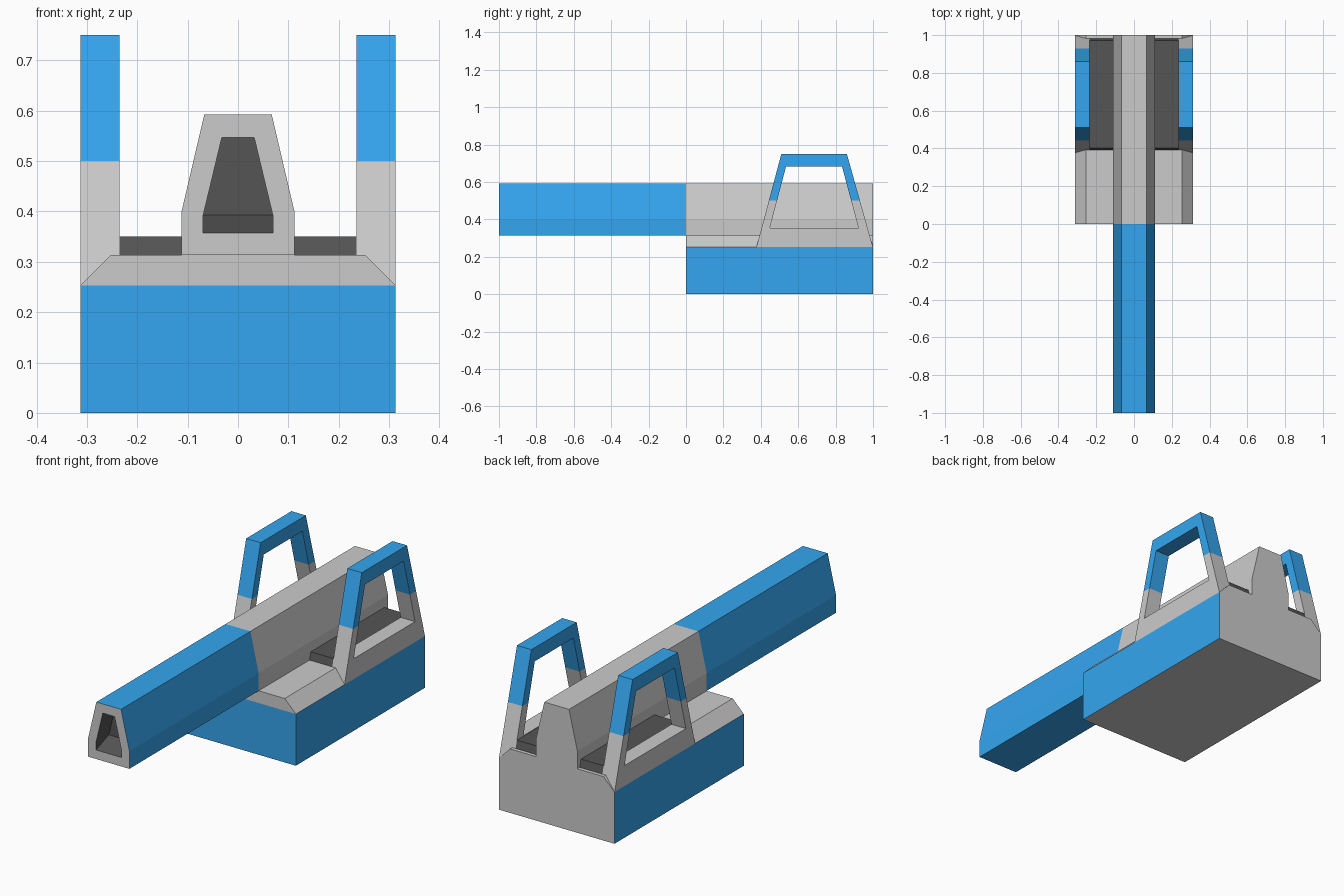
import bpy, bmesh
from mathutils import Vector

if "Cube" in bpy.data.objects:
    bpy.data.objects.remove(bpy.data.objects["Cube"])


def material(name, rgb):
    m = bpy.data.materials.new(name)
    m.diffuse_color = (*rgb, 1)
    m.use_nodes = True
    m.node_tree.nodes["Principled BSDF"].inputs["Base Color"].default_value = m.diffuse_color
    return m


GREY = material("grey", (0.8, 0.8, 0.8))
BLUE = material("blue", (0.035, 0.38, 0.87))
DARK = material("dark", (0.09, 0.09, 0.09))
MATS = [GREY, BLUE, DARK]


def mirrored(half):
    """Full profile from its right half, listed bottom to top."""
    return half + [(-x, z) for x, z in reversed(half)]


def loft(name, rings, paint, closed=False, split_z=None):
    """Skin a series of point rings; paint(centre, normal) gives a material index."""
    bm = bmesh.new()
    vs = [[bm.verts.new(p) for p in ring] for ring in rings]
    n = len(rings[0])
    for k in range(len(vs) if closed else len(vs) - 1):
        a, b = vs[k], vs[(k + 1) % len(vs)]
        for i in range(n):
            j = (i + 1) % n
            bm.faces.new((a[i], a[j], b[j], b[i]))
    if not closed:
        bm.faces.new(vs[0])
        bm.faces.new(vs[-1])
    bmesh.ops.remove_doubles(bm, verts=bm.verts, dist=1e-4)
    if split_z:
        bmesh.ops.bisect_plane(bm, geom=bm.verts[:] + bm.edges[:] + bm.faces[:],
                               dist=1e-4, plane_co=(0, 0, split_z), plane_no=(0, 0, 1))
    bmesh.ops.recalc_face_normals(bm, faces=bm.faces)
    for f in bm.faces:
        f.material_index = paint(f.calc_center_median(), f.normal)
    me = bpy.data.meshes.new(name)
    bm.to_mesh(me)
    bm.free()
    for m in MATS:
        me.materials.append(m)
    ob = bpy.data.objects.new(name, me)
    bpy.context.collection.objects.link(ob)
    return ob


def along_y(profile, y):
    return [Vector((x, y, z)) for x, z in profile]


def along_x(profile, x):
    return [Vector((x, y, z)) for y, z in profile]


# Body: chamfered base with the rear half of the barrel rising from it
tube = [(0.112, 0.313), (0.112, 0.40), (0.067, 0.592)]
body = mirrored([(0.313, 0), (0.313, 0.253), (0.253, 0.313)] + tube)
loft("body", [along_y(body, 0), along_y(body, 1)],
     lambda c, n: int(c.z < 0.253 and n.y < 0.5 and n.z > -0.5), split_z=0.253)

# Barrel: blue sleeve, grey rim, dark shallow muzzle with a ramped floor
hole = mirrored([(0.069, 0.357), (0.069, 0.393), (0.032, 0.547)])
hole_end = mirrored([(0.069, 0.393), (0.069, 0.393), (0.032, 0.547)])


def paint_barrel(c, n):
    if c.y > -0.01 or (c.y < -0.999 and n.y < -0.9):
        return 0
    return 2 if c.y < -0.6 else 1


loft("barrel", [along_y(mirrored(tube), 0), along_y(mirrored(tube), -1),
                along_y(hole, -1), along_y(hole_end, -0.9)], paint_barrel)

# Side frames and dark panels, one of each per side
outer = [(0.377, 0.253), (0.999, 0.253), (0.86, 0.75), (0.51, 0.75)]
inner = [(0.448, 0.353), (0.922, 0.353), (0.834, 0.683), (0.535, 0.683)]
panel = [(0.393, 0.313), (0.982, 0.313), (0.972, 0.35), (0.403, 0.35)]
for side, s in (("right", 1), ("left", -1)):
    loft(side + "_frame",
         [along_x(outer, s * 0.313), along_x(outer, s * 0.235),
          along_x(inner, s * 0.235), along_x(inner, s * 0.313)],
         lambda c, n: int(c.z > 0.5), closed=True, split_z=0.5)
    loft(side + "_panel", [along_x(panel, s * 0.112), along_x(panel, s * 0.235)],
         lambda c, n: 2)
